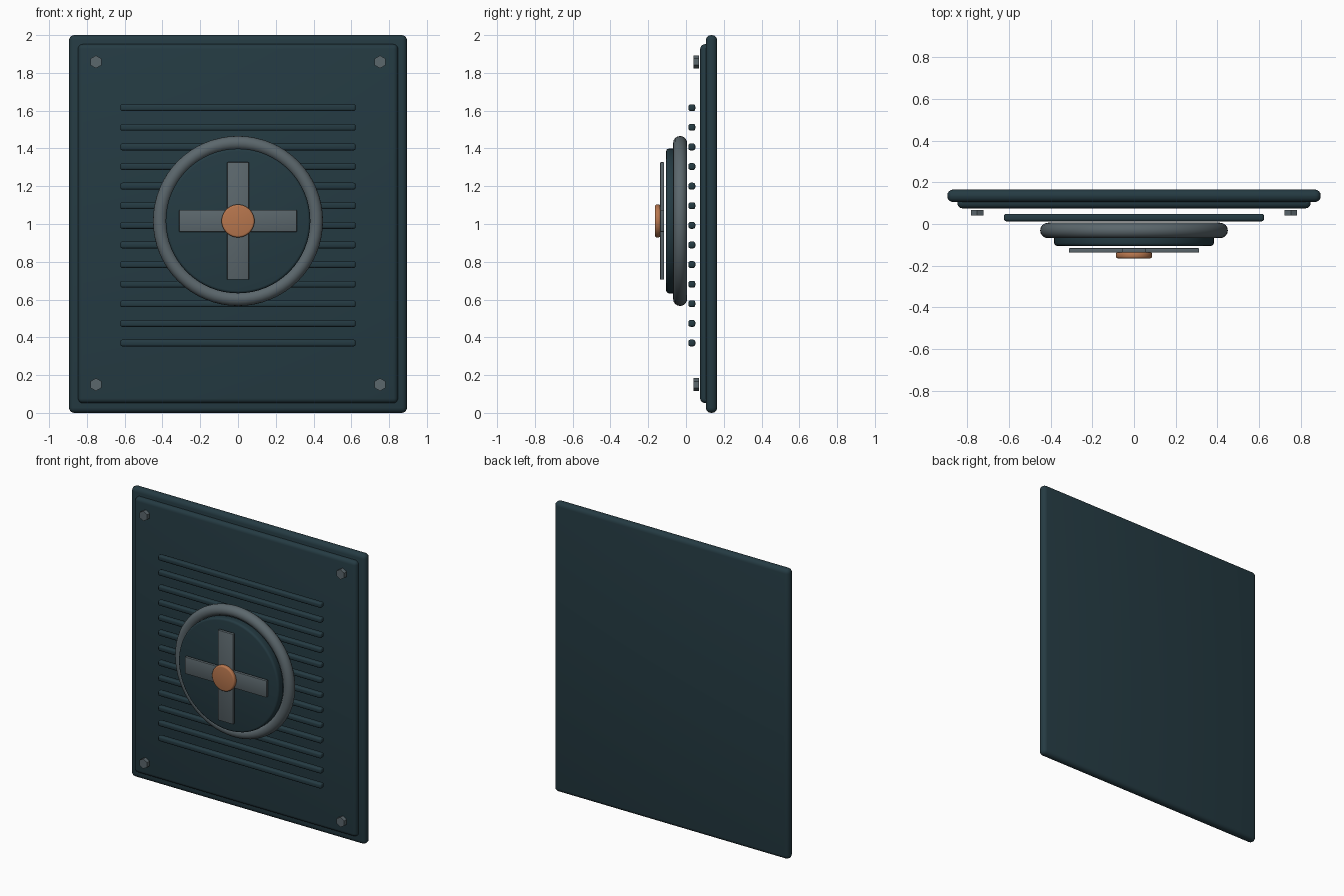
import bpy, math

if "Cube" in bpy.data.objects:
    bpy.data.objects.remove(bpy.data.objects["Cube"])

def material(name, rgb):
    m = bpy.data.materials.new(name)
    m.diffuse_color = (*rgb, 1)
    m.use_nodes = True
    m.node_tree.nodes["Principled BSDF"].inputs["Base Color"].default_value = m.diffuse_color
    return m

TEAL = material("dark teal paint", (0.018, 0.043, 0.055))
STEEL = material("grey steel", (0.105, 0.135, 0.15))
COPPER = material("copper", (0.47, 0.18, 0.075))

CZ = 1.016  # height of the round fitting's centre
FACING = (math.pi / 2, 0, 0)

def finish(name, mat, bevel=0, segments=3):
    ob = bpy.context.object
    ob.name = name
    ob.data.materials.append(mat)
    if bevel:
        b = ob.modifiers.new("rounded edges", 'BEVEL')
        b.width, b.segments = bevel, segments
        b.limit_method = 'ANGLE'
        b.angle_limit = math.radians(40)
        bpy.ops.object.modifier_apply(modifier=b.name)
    bpy.ops.object.shade_smooth_by_angle(angle=math.radians(35))
    return ob

def box(name, mat, x, y, z, bevel=0, segments=3):
    """Box from (min, max) ranges."""
    lo, hi = zip(x, y, z)
    bpy.ops.mesh.primitive_cube_add(size=1, location=[(a + b) / 2 for a, b in zip(lo, hi)])
    bpy.context.object.scale = [b - a for a, b in zip(lo, hi)]
    bpy.ops.object.transform_apply(location=False, rotation=False, scale=True)
    return finish(name, mat, bevel, segments)

def disc(name, mat, radius, y, x=0, z=CZ, sides=64, bevel=0):
    """Cylinder facing the front, between two depths."""
    bpy.ops.mesh.primitive_cylinder_add(vertices=sides, radius=radius, depth=y[1] - y[0],
                                        location=(x, (y[0] + y[1]) / 2, z), rotation=FACING)
    return finish(name, mat, bevel)

# Back plate and raised front panel
box("back_plate", TEAL, (-0.895, 0.895), (0.105, 0.165), (0, 2), 0.028, 4)
box("front_panel", TEAL, (-0.847, 0.847), (0.075, 0.13), (0.052, 1.952), 0.025, 4)

# Horizontal louvre slats
for i in range(13):
    z = 0.37 + i * 0.1038
    box("slat", TEAL, (-0.623, 0.623), (0.013, 0.049), (z - 0.018, z + 0.018), 0.011)

# Hexagonal corner bolts
for x in (-0.752, 0.752):
    for z in (0.15, 1.858):
        disc("corner_bolt", STEEL, 0.034, (0.041, 0.068), x, z, sides=6)

# Round fitting: ring, dial, cross arms and hub
bpy.ops.mesh.primitive_torus_add(major_radius=0.413, minor_radius=0.037, major_segments=64,
                                 minor_segments=16, location=(0, -0.031, CZ), rotation=FACING)
finish("outer_ring", STEEL)
disc("dial", TEAL, 0.383, (-0.105, -0.045), bevel=0.014)
box("cross_arm_horizontal", STEEL, (-0.312, 0.312), (-0.137, -0.116), (CZ - 0.058, CZ + 0.058), 0.004, 2)
box("cross_arm_vertical", STEEL, (-0.058, 0.058), (-0.1372, -0.1162), (CZ - 0.311, CZ + 0.311), 0.004, 2)
disc("hub", COPPER, 0.087, (-0.165, -0.135), bevel=0.01)
